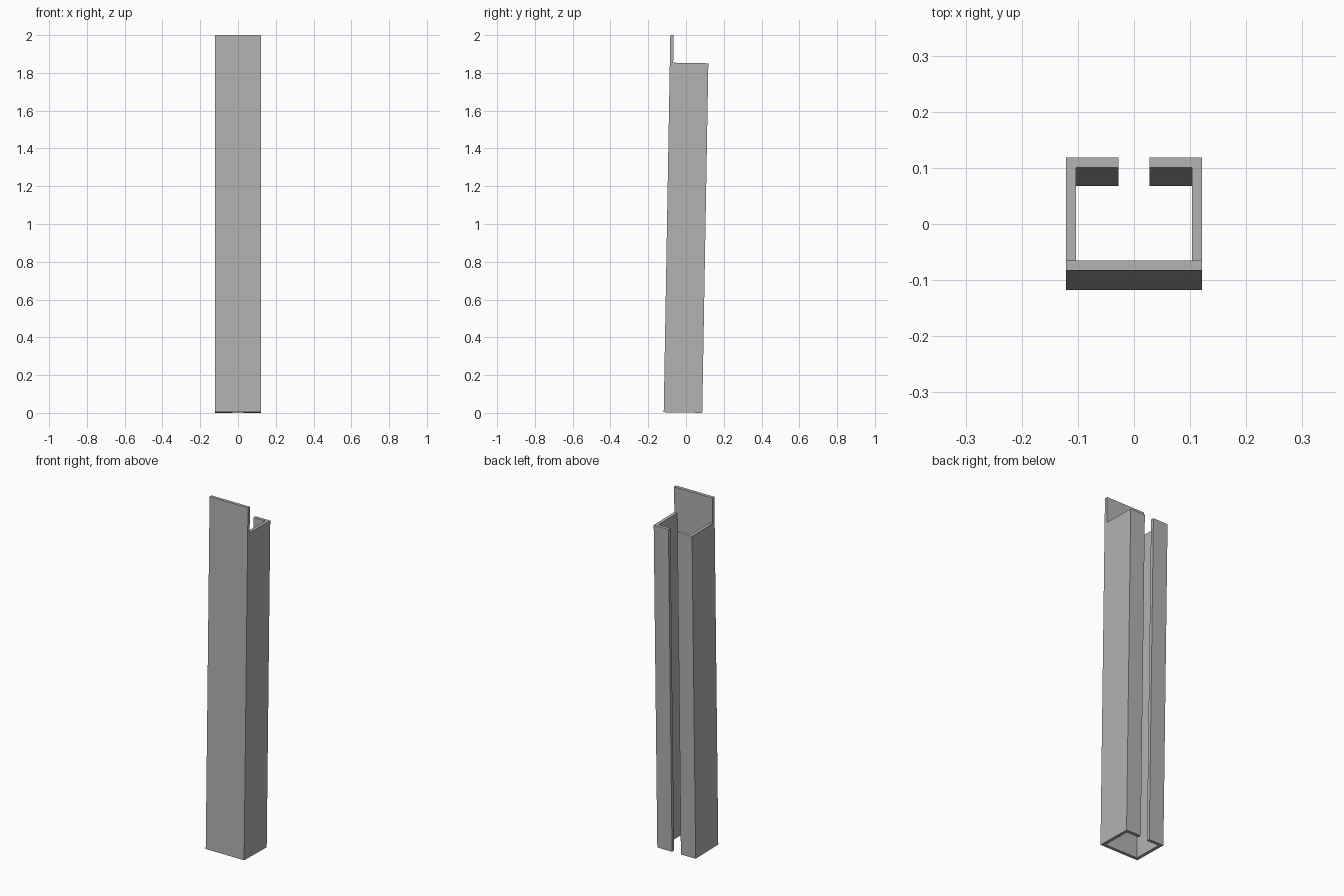
import bpy, bmesh, math
from mathutils import Matrix

cube = bpy.data.objects.get("Cube")
if cube:
    bpy.data.objects.remove(cube)

HALF_W, DEPTH, WALL, GAP = 0.121, 0.204, 0.018, 0.028
CHANNEL_H, PLATE_H = 1.851, 1.9968
LEAN = math.radians(1)

grey = bpy.data.materials.new("plain grey")
grey.use_nodes = True
colour = (0.45, 0.45, 0.45, 1)
grey.diffuse_color = colour
grey.node_tree.nodes["Principled BSDF"].inputs["Base Color"].default_value = colour

bm = bmesh.new()


def raise_faces(faces, height, keep):
    """Extrude faces upward and return the new top faces."""
    out = bmesh.ops.extrude_face_region(bm, geom=faces, use_keep_orig=keep)["geom"]
    verts = [g for g in out if isinstance(g, bmesh.types.BMVert)]
    bmesh.ops.translate(bm, verts=verts, vec=(0, 0, height))
    return [g for g in out if isinstance(g, bmesh.types.BMFace)]


# Cross-section: front strip plus a mirrored side wall with its back lip
inner = HALF_W - WALL
front = [(-HALF_W, 0), (HALF_W, 0), (HALF_W, WALL), (inner, WALL),
         (-inner, WALL), (-HALF_W, WALL)]
side = [(HALF_W, WALL), (HALF_W, DEPTH), (GAP, DEPTH), (GAP, DEPTH - WALL),
        (inner, DEPTH - WALL), (inner, WALL)]
mirrored = [(-x, y) for x, y in reversed(side)]
for outline in (front, side, mirrored):
    bm.faces.new([bm.verts.new((x, y, 0)) for x, y in outline])
bmesh.ops.remove_doubles(bm, verts=bm.verts[:], dist=0.0001)

# Channel body, then the taller front plate
tops = raise_faces(bm.faces[:], CHANNEL_H, True)
strip = min(tops, key=lambda f: f.calc_center_median().y)
raise_faces([strip], PLATE_H - CHANNEL_H, False)
if strip.is_valid:
    bmesh.ops.delete(bm, geom=[strip], context="FACES_ONLY")
bmesh.ops.recalc_face_normals(bm, faces=bm.faces[:])

# Slight backward lean, standing on the back edge
place = Matrix.Translation((0, -0.118, DEPTH * math.sin(LEAN)))
bm.transform(place @ Matrix.Rotation(-LEAN, 4, "X"))

mesh = bpy.data.meshes.new("slotted_channel")
bm.to_mesh(mesh)
bm.free()
mesh.materials.append(grey)
bpy.context.collection.objects.link(bpy.data.objects.new("slotted_channel", mesh))
